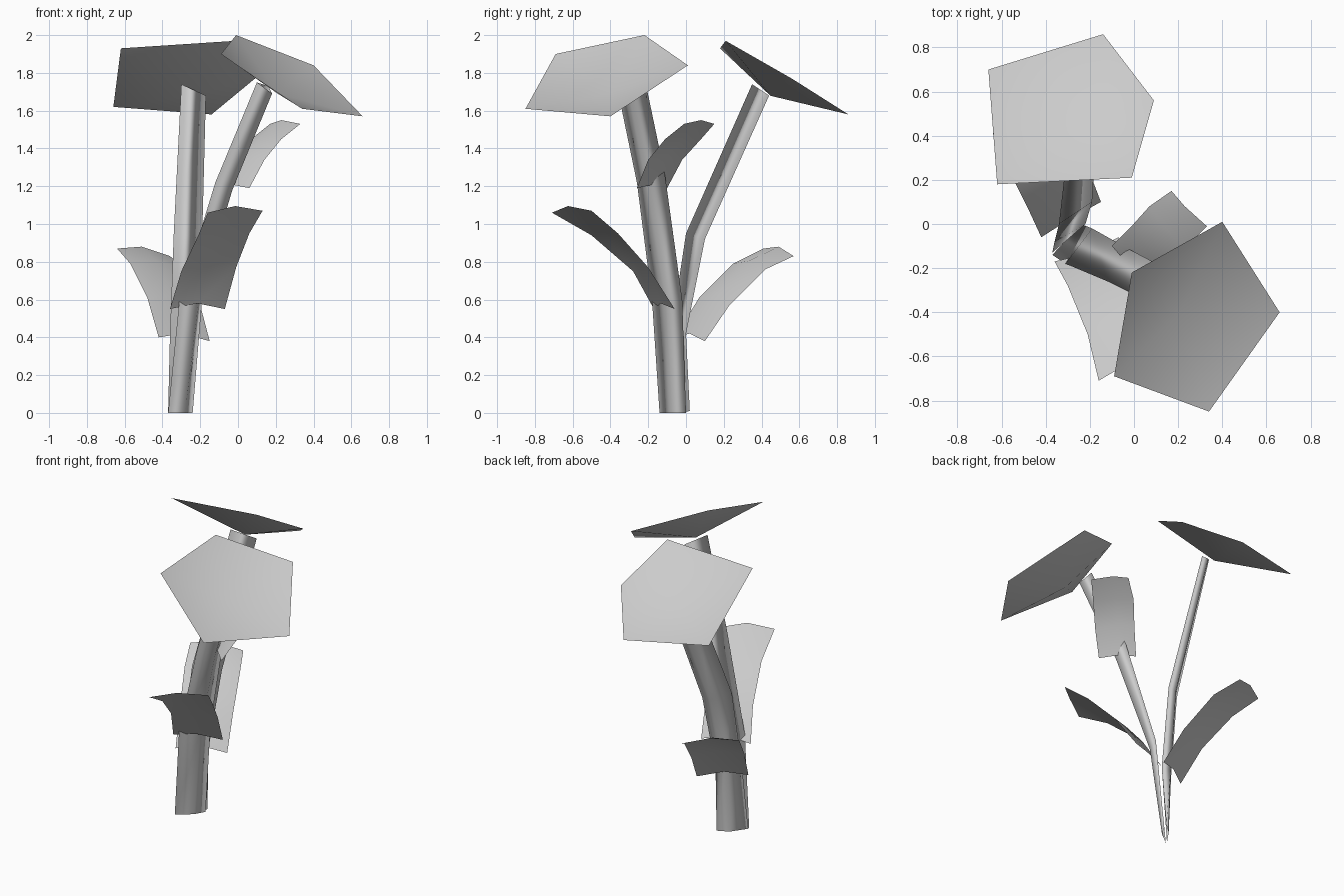
import bpy
import bmesh
from mathutils import Vector

# Remove the default cube
default_cube = bpy.data.objects.get("Cube")
if default_cube:
    bpy.data.objects.remove(default_cube, do_unlink=True)

# Single material shared by the whole plant
material = bpy.data.materials.new("pale_grey")
material.use_nodes = True
colour = (0.6, 0.6, 0.6, 1.0)
material.diffuse_color = colour
material.node_tree.nodes["Principled BSDF"].inputs["Base Color"].default_value = colour


def finish(name, bm):
    """Turn a bmesh into a smooth shaded object."""
    mesh = bpy.data.meshes.new(name)
    for face in bm.faces:
        face.smooth = True
    bm.to_mesh(mesh)
    bm.free()
    mesh.materials.append(material)
    obj = bpy.data.objects.new(name, mesh)
    bpy.context.collection.objects.link(obj)
    return obj


def bridge(bm, row_a, row_b, closed):
    """Fill quads between two rows of vertices."""
    count = len(row_a)
    for i in range(count if closed else count - 1):
        j = (i + 1) % count
        bm.faces.new((row_a[i], row_a[j], row_b[j], row_b[i]))


def loft(name, rows, closed):
    """Skin a list of cross-sections."""
    bm = bmesh.new()
    rings = [[bm.verts.new(point) for point in row] for row in rows]
    for lower, upper in zip(rings, rings[1:]):
        bridge(bm, lower, upper, closed)
    return finish(name, bm)


def flower(name, rim, depth):
    """Shallow five-sided cup with its apex on the underside."""
    points = [Vector(point) for point in rim]
    centre = sum(points, Vector()) / len(points)
    normal = (points[0] - centre).cross(points[2] - centre).normalized()
    if normal.z < 0:
        normal.negate()
    bm = bmesh.new()
    apex = bm.verts.new(centre - normal * depth)
    ring = [bm.verts.new(point) for point in points]
    for i, vert in enumerate(ring):
        bm.faces.new((apex, vert, ring[(i + 1) % len(ring)]))
    bmesh.ops.recalc_face_normals(bm, faces=bm.faces)
    if sum(face.normal.z for face in bm.faces) < 0:
        bmesh.ops.reverse_faces(bm, faces=bm.faces)
    return finish(name, bm)


def leaf(name, left_edge, right_edge, ridge):
    """Arched blade with a raised middle rib between two edges."""
    rows = []
    for left, right in zip(left_edge, right_edge):
        left, right = Vector(left), Vector(right)
        rows.append((left, (left + right) / 2 + Vector(ridge), right))
    return loft(name, rows, closed=False)


# Stems: thin three-sided tubes that start together and lean apart
loft("back_stem", [
    [(-.37, -.13, 0), (-.24, .02, .01), (-.3, -.03, 0)],
    [(-.36, -.08, .42), (-.22, 0, .42), (-.29, 0, .42)],
    [(-.34, 0, .95), (-.19, .1, .92), (-.25, .1, .92)],
    [(-.3, .35, 1.74), (-.17, .44, 1.68), (-.22, .44, 1.68)],
], closed=True)
loft("front_stem", [
    [(-.37, -.14, 0), (-.28, -.07, 0), (-.24, 0, 0)],
    [(-.31, -.18, .6), (-.21, -.1, .58), (-.19, -.02, .6)],
    [(-.12, -.26, 1.22), (-.03, -.2, 1.18), (-.03, -.11, 1.25)],
    [(.1, -.37, 1.75), (.18, -.3, 1.69), (.16, -.21, 1.73)],
], closed=True)

# Flower heads
flower("back_flower", [
    (-.62, .18, 1.93), (-.01, .21, 1.97), (.09, .56, 1.77),
    (-.14, .86, 1.58), (-.66, .7, 1.62)], depth=.11)
flower("front_flower", [
    (-.01, -.22, 2), (.4, .01, 1.84), (.66, -.4, 1.57),
    (.34, -.85, 1.61), (-.09, -.69, 1.9)], depth=.11)

# Leaves, listed from stem to tip along both edges
leaf("front_leaf",
     [(-.36, -.17, .55), (-.3, -.28, .75), (-.21, -.5, .94), (-.16, -.71, 1.06)],
     [(-.07, -.06, .55), (-.01, -.2, .77), (.06, -.36, .95), (.13, -.5, 1.07)],
     ridge=(0, -.02, .03))
leaf("upper_leaf",
     [(-.1, -.1, 1.19), (-.02, -.02, 1.34), (.07, .08, 1.45), (.17, .15, 1.53)],
     [(.06, -.26, 1.19), (.14, -.2, 1.34), (.23, -.11, 1.45), (.33, -.01, 1.53)],
     ridge=(-.02, .01, .02))
leaf("back_leaf",
     [(-.42, -.06, .4), (-.48, .07, .61), (-.57, .25, .79), (-.64, .41, .87)],
     [(-.15, .1, .38), (-.2, .23, .57), (-.28, .42, .76), (-.36, .57, .83)],
     ridge=(-.01, 0, .03))
